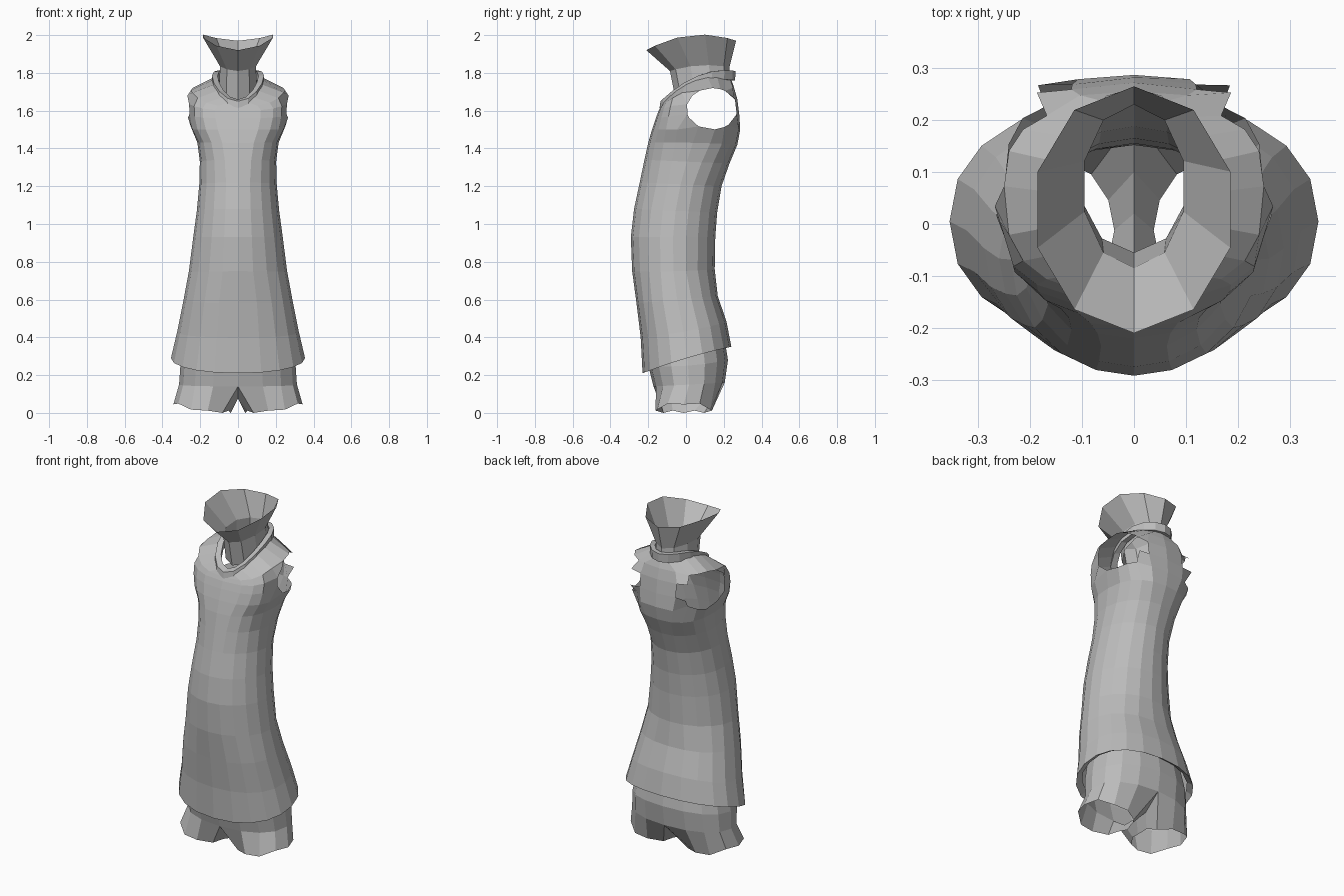
import bpy, bmesh, math
from math import sin, cos, pi

old = bpy.data.objects.get("Cube")
if old:
    bpy.data.objects.remove(old)

cloth = bpy.data.materials.new("plain_grey_cloth")
cloth.use_nodes = True
GREY = (0.5, 0.5, 0.5, 1)
cloth.diffuse_color = GREY
cloth.node_tree.nodes["Principled BSDF"].inputs["Base Color"].default_value = GREY


def spow(v, p):
    return math.copysign(abs(v) ** p, v) if abs(v) > 1e-6 else 0.0


def ring(bm, n, z_front, z_side, z_back, y_front, y_back, half_width, power=1.0):
    """Closed loop starting at the front centre and running round by +x."""
    yc, ry = (y_front + y_back) / 2, (y_back - y_front) / 2
    verts = []
    for i in range(n):
        a = 2 * pi * i / n
        t = -spow(cos(a), power)
        z = z_side + (z_back - z_front) / 2 * t + ((z_back + z_front) / 2 - z_side) * t * t
        verts.append(bm.verts.new((half_width * spow(sin(a), power), yc + ry * t, z)))
    return verts


def bridge(bm, low, high):
    n = len(low)
    for i in range(n):
        j = (i + 1) % n
        bm.faces.new((low[i], low[j], high[j], high[i]))


def loft(bm, n, rows, closed=False):
    loops = [ring(bm, n, *r) for r in rows]
    for a, b in zip(loops, loops[1:]):
        bridge(bm, a, b)
    if closed:
        bridge(bm, loops[-1], loops[0])
    return loops


def finish(bm, name):
    bmesh.ops.recalc_face_normals(bm, faces=bm.faces)
    mesh = bpy.data.meshes.new(name)
    bm.to_mesh(mesh)
    bm.free()
    mesh.materials.append(cloth)
    obj = bpy.data.objects.new(name, mesh)
    bpy.context.scene.collection.objects.link(obj)
    return obj


# Tunic: from the folded hem up to the neckline
bm = bmesh.new()
loft(bm, 20, [
    (.24, .31, .37, -.20, .21, .32, .9),
    (.21, .29, .35, -.23, .24, .355, .9),
    (.40, .43, .48, -.24, .215, .322, .9),
    (.58, .60, .62, -.262, .168, .288, .9),
    (.75, .75, .76, -.285, .152, .26),
    (.93, .93, .93, -.292, .155, .237),
    (1.08, 1.07, 1.06, -.275, .165, .218),
    (1.22, 1.21, 1.2, -.245, .188, .205),
    (1.34, 1.33, 1.32, -.22, .23, .202, .9),
    (1.43, 1.43, 1.42, -.2, .272, .215, .8),
    (1.50, 1.50, 1.5, -.18, .287, .25, .72),
    (1.56, 1.58, 1.58, -.16, .282, .265, .68),
    (1.60, 1.66, 1.66, -.145, .272, .268, .68),
    (1.62, 1.725, 1.72, -.135, .255, .25, .75),
    (1.64, 1.765, 1.765, -.125, .24, .13),
])

# Armholes: remove side faces, then round the rim
HY, HZ, RY, RZ = .138, 1.61, .135, .11


def reach(co):
    return math.hypot((co.y - HY) / RY, (co.z - HZ) / RZ)


holes = [f for f in bm.faces
         if abs(f.calc_center_median().x) > .13 and reach(f.calc_center_median()) < 1]
touched = {v for f in holes for v in f.verts}
bmesh.ops.delete(bm, geom=holes, context='FACES')
for v in touched:
    if v.is_valid:
        k = reach(v.co)
        v.co.y = HY + (v.co.y - HY) / k
        v.co.z = HZ + (v.co.z - HZ) / k
finish(bm, "tunic")

# Neck band: a thick strip round the neckline
bm = bmesh.new()
loft(bm, 16, [
    (1.615, 1.74, 1.76, -.14, .26, .138),
    (1.65, 1.785, 1.81, -.135, .262, .138),
    (1.66, 1.785, 1.81, -.10, .235, .108),
    (1.625, 1.74, 1.76, -.10, .235, .108),
], closed=True)
finish(bm, "neck_band")

# Flared collar
bm = bmesh.new()
loft(bm, 10, [
    (1.66, 1.73, 1.76, -.055, .23, .105),
    (1.81, 1.84, 1.83, -.085, .23, .1),
    (1.92, 2.0, 1.97, -.21, .265, .195),
])
finish(bm, "flared_collar")

# Shorts: hips, crotch strip and two open legs
bm = bmesh.new()
N = 16
hips = loft(bm, N, [
    (.42, .42, .42, -.2, .2, .27, .9),
    (.25, .25, .28, -.2, .222, .305, .9),
    (.14, .15, .16, -.172, .205, .312, .9),
])[-1]
crotch = [bm.verts.new((0, y, .075)) for y in (.1, .02, -.08)]
for side in (1, -1):
    top = [hips[(side * i) % N] for i in range(N // 2 + 1)] + crotch
    hem = []
    for k in range(len(top)):
        a = math.radians(-45 + (33.75 * k if k <= 8 else 270 + 22.5 * (k - 8)))
        hem.append(bm.verts.new((side * (.19 + .152 * sin(a)), -.012 - .152 * cos(a),
                                 .045 * max(0, sin(a)) + .012 * (k % 2))))
    bridge(bm, hem, top)
finish(bm, "shorts")
